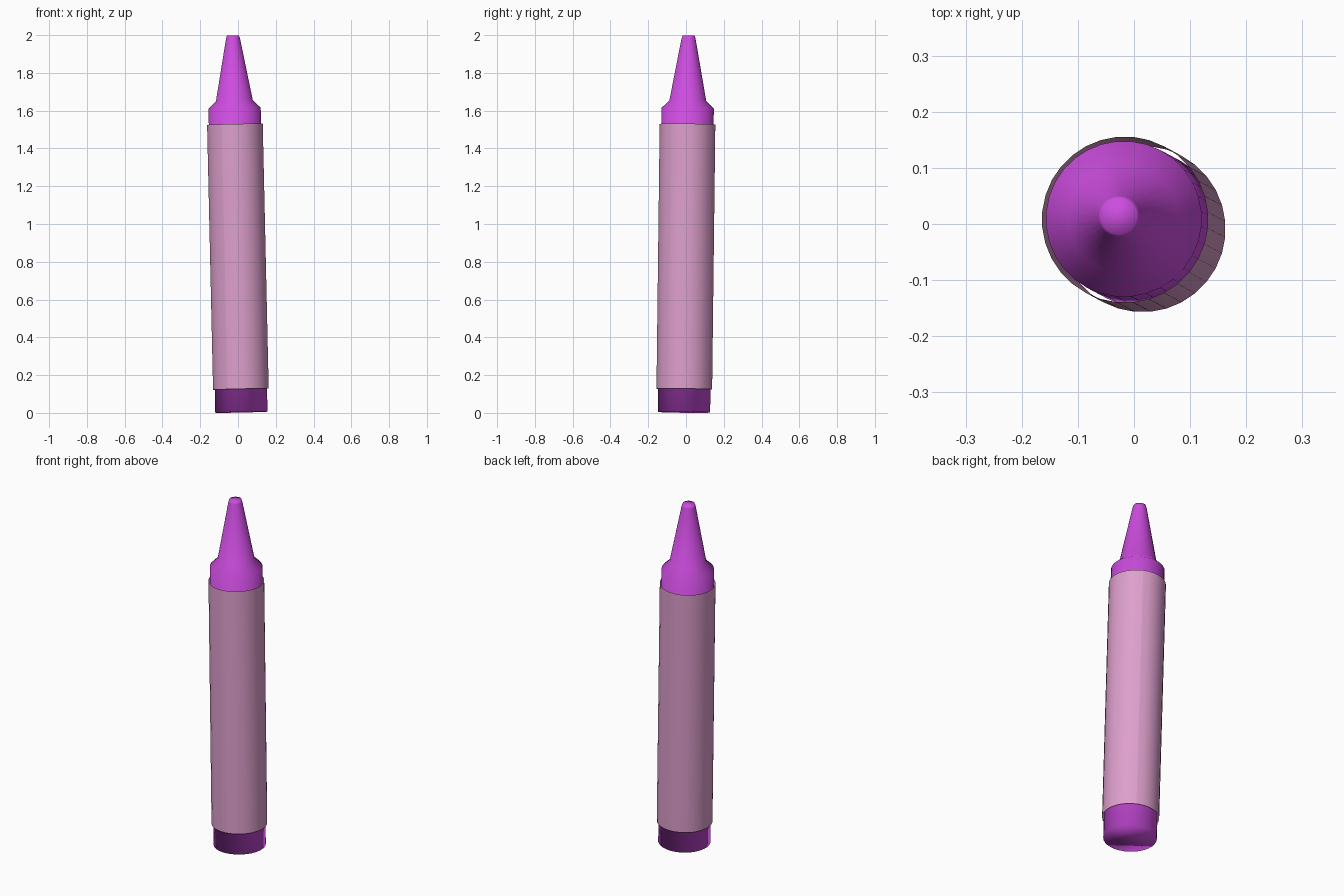
import bpy, bmesh
from math import cos, sin, pi
from mathutils import Vector, Matrix

cube = bpy.data.objects.get("Cube")
if cube:
    bpy.data.objects.remove(cube, do_unlink=True)

SIDES = 32

# The whole crayon leans slightly along this axis
AXIS = Vector((-0.0225, 0.0121, 1.0))
LEAN = Matrix.Translation((0.018, -0.0105, 0.0035)) @ \
    AXIS.to_track_quat('Z', 'Y').to_matrix().to_4x4()


def material(name, color):
    mat = bpy.data.materials.new(name)
    mat.use_nodes = True
    mat.diffuse_color = color
    mat.node_tree.nodes["Principled BSDF"].inputs["Base Color"].default_value = color
    return mat


def lathe(name, profile, mat, start=0.0, sweep=2 * pi, capped=False):
    """Turn a (radius, height) profile around z; a full sweep closes on itself."""
    closed = sweep > 1.99 * pi
    steps = round(SIDES * sweep / (2 * pi))
    count = steps if closed else steps + 1
    # World z only picks the lean; spin is kept aligned with x
    bm = bmesh.new()
    rings = []
    for r, z in profile:
        angles = [start + sweep * i / steps for i in range(count)]
        rings.append([bm.verts.new((r * cos(a), r * sin(a), z)) for a in angles])
    for low, high in zip(rings, rings[1:]):
        for i in range(steps):
            j = (i + 1) % count
            bm.faces.new((low[i], low[j], high[j], high[i]))
    if capped:
        bm.faces.new(rings[0][::-1])
        bm.faces.new(rings[-1])
    for face in bm.faces:
        face.smooth = True
    mesh = bpy.data.meshes.new(name)
    bm.to_mesh(mesh)
    bm.free()
    mesh.materials.append(mat)
    obj = bpy.data.objects.new(name, mesh)
    bpy.context.collection.objects.link(obj)
    obj.matrix_world = LEAN
    return obj


wax = material("purple wax", (0.61, 0.073, 0.74, 1))
paper = material("pink paper", (0.73, 0.35, 0.61, 1))

# Wax stick: straight body, bevelled shoulder, tapered blunt tip
lathe("wax_stick",
      [(0.139, 0), (0.139, 1.61), (0.098, 1.65), (0.037, 1.98), (0.032, 1.995)],
      wax, capped=True)

# Paper sleeve: two open half shells meeting at the sides
for name, start in (("sleeve_back", 0.0), ("sleeve_front", pi)):
    lathe(name, [(0.148, 0.122), (0.148, 1.525)], paper, start, pi)
